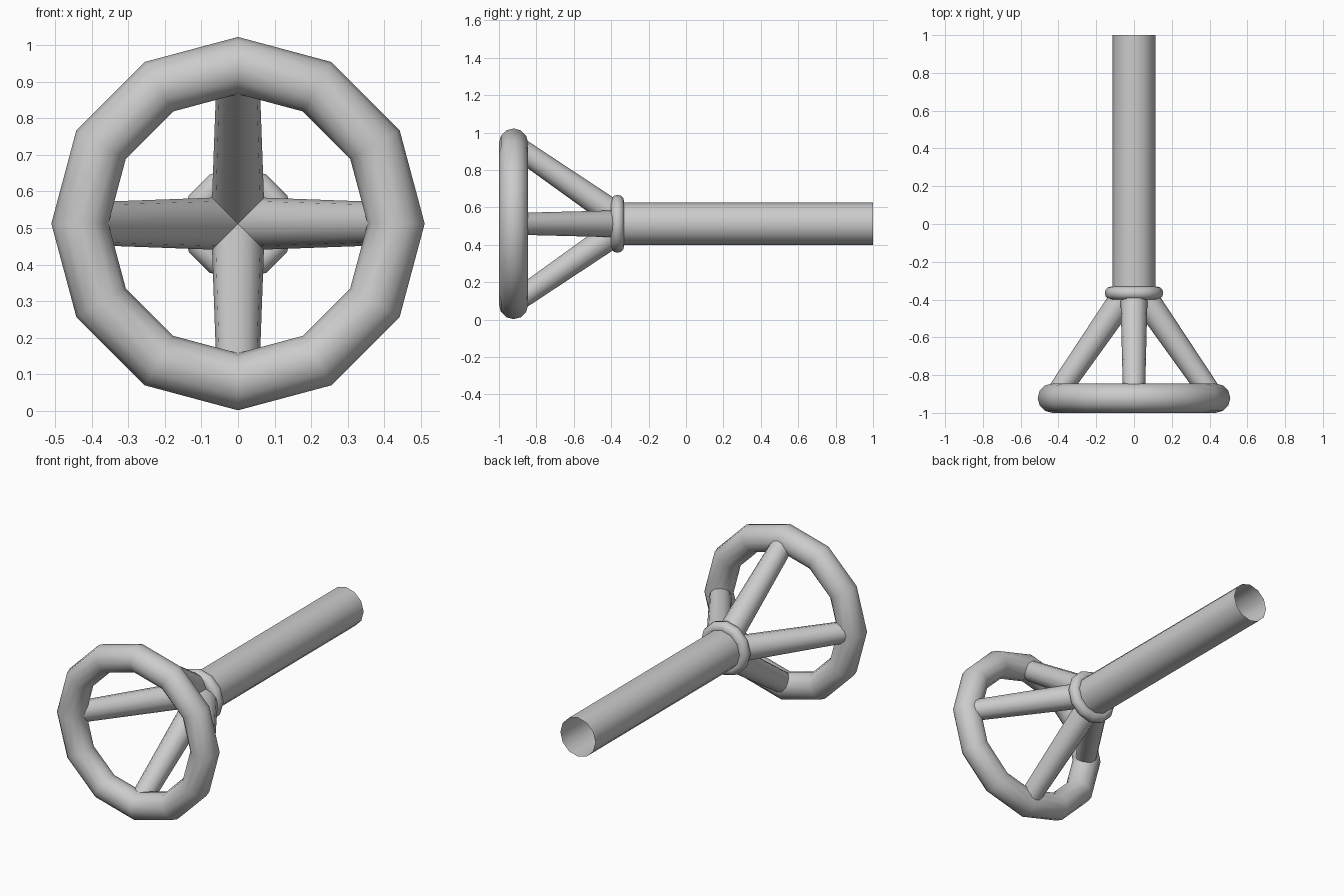
import bpy, bmesh
from math import sin, cos, pi
from mathutils import Vector, Matrix

if "Cube" in bpy.data.objects:
    bpy.data.objects.remove(bpy.data.objects["Cube"])

CZ = 0.512      # height of the shared axis
SIDES = 12


def make_object(name, bm):
    bmesh.ops.recalc_face_normals(bm, faces=bm.faces)
    for f in bm.faces:
        f.smooth = True
    mesh = bpy.data.meshes.new(name)
    bm.to_mesh(mesh)
    bm.free()
    obj = bpy.data.objects.new(name, mesh)
    bpy.context.collection.objects.link(obj)
    return obj


def ring(name, y, major, minor):
    """Torus around the y axis, one vertex loop every 30 degrees."""
    bm = bmesh.new()
    loops = []
    for i in range(SIDES):
        a = 2 * pi * i / SIDES
        loop = []
        for j in range(SIDES):
            b = 2 * pi * j / SIDES
            r = major + minor * cos(b)
            loop.append(bm.verts.new((r * cos(a), y + minor * sin(b), CZ + r * sin(a))))
        loops.append(loop)
    for i in range(SIDES):
        p, q = loops[i], loops[(i + 1) % SIDES]
        for j in range(SIDES):
            k = (j + 1) % SIDES
            bm.faces.new((p[j], q[j], q[k], p[k]))
    return make_object(name, bm)


def pipe(name, start, end, r1, r2):
    """Open-ended, optionally tapered tube between two points."""
    start, end = Vector(start), Vector(end)
    d = end - start
    bm = bmesh.new()
    bmesh.ops.create_cone(bm, cap_ends=False, segments=SIDES,
                          radius1=r1, radius2=r2, depth=d.length)
    rot = d.to_track_quat('Z', 'Y').to_matrix().to_4x4()
    bm.transform(Matrix.Translation((start + end) / 2) @ rot)
    return make_object(name, bm)


# Rim of the wheel and the collar where the spokes meet the column
ring("wheel_rim", -0.922, 0.432, 0.078)
ring("column_collar", -0.366, 0.12, 0.035)

# Hollow column running back from the collar
pipe("column", (0, -0.37, CZ), (0, 1.0, CZ), 0.1135, 0.1135)

# Four slanted spokes from the hub to the rim
for n, side in enumerate(("right", "top", "left", "bottom")):
    a = n * pi / 2
    pipe("spoke_" + side, (0, -0.309, CZ),
         (0.423 * cos(a), -0.922, CZ + 0.423 * sin(a)), 0.0735, 0.058)
